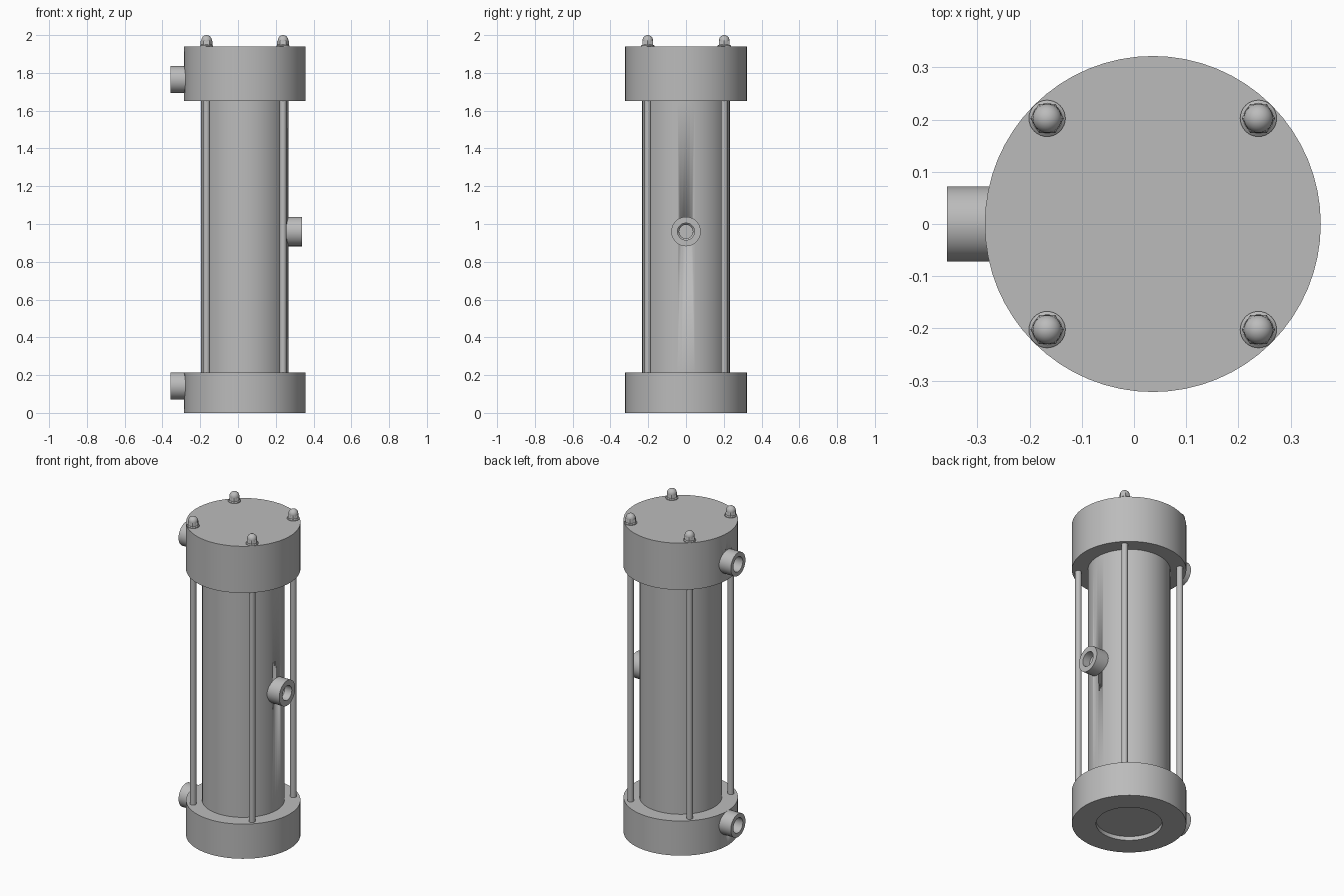
import bpy, math
from mathutils import Matrix, Vector

cube = bpy.data.objects.get("Cube")
if cube:
    bpy.data.objects.remove(cube, do_unlink=True)

CX = 0.036          # axis of the vessel
BODY_R = 0.322
ROD = 0.2025        # tie rod offset from the axis

grey = bpy.data.materials.new("plain grey")
grey.use_nodes = True
colour = (0.5, 0.5, 0.5, 1)
grey.diffuse_color = colour
grey.node_tree.nodes["Principled BSDF"].inputs["Base Color"].default_value = colour


def lathe(name, profile, loc, axis="Z", seg=64):
    """Spin (radius, height) points around an axis; radius 0 closes an end."""
    verts, faces, rings = [], [], []
    for r, h in profile:
        n = seg if r > 0 else 1
        rings.append(range(len(verts), len(verts) + n))
        for i in range(n):
            a = math.tau * i / seg
            verts.append((r * math.cos(a), r * math.sin(a), h))
    for a, b in zip(rings, rings[1:]):
        for i in range(seg):
            j = (i + 1) % seg
            if len(a) == 1:
                faces.append((a[0], b[j], b[i]))
            elif len(b) == 1:
                faces.append((a[i], a[j], b[0]))
            else:
                faces.append((a[i], a[j], b[j], b[i]))
    mesh = bpy.data.meshes.new(name)
    mesh.from_pydata(verts, [], faces)
    turn = {"Z": 0, "+X": math.pi / 2, "-X": -math.pi / 2}[axis]
    mesh.transform(Matrix.Rotation(turn, 4, "Y"))
    mesh.materials.append(grey)
    ob = bpy.data.objects.new(name, mesh)
    ob.location = Vector(loc)
    bpy.context.collection.objects.link(ob)
    for o in bpy.context.selected_objects:
        o.select_set(False)
    ob.select_set(True)
    bpy.context.view_layer.objects.active = ob
    bpy.ops.object.shade_smooth_by_angle(angle=math.radians(30))
    return ob


def drill(target, radius, start, end, axis):
    """Sink a blind bore into a part with a hidden cutter."""
    cutter = lathe(target.name + "_bore_cutter",
                   [(0, 0), (radius, 0), (radius, end), (0, end)], start, axis, 32)
    cutter.hide_render = True
    cutter.hide_set(True)
    mod = target.modifiers.new("bore", "BOOLEAN")
    mod.operation = "DIFFERENCE"
    mod.solver = "EXACT"
    mod.object = cutter


# End caps, the lower one with a shallow round recess underneath
bottom_cap = lathe("bottom_cap", [(0, 0.025), (0.186, 0.025), (0.186, 0), (BODY_R, 0),
                                  (BODY_R, 0.215), (0, 0.215)], (CX, 0, 0))
top_cap = lathe("top_cap", [(0, 1.65), (BODY_R, 1.65), (BODY_R, 1.94), (0, 1.94)], (CX, 0, 0))

# Main tube
tube = lathe("tube", [(0, 0.2), (0.232, 0.2), (0.232, 1.66), (0, 1.66)], (CX, 0, 0))

# Pipe ports on the right side of both caps
for name, cap, z in (("bottom_port", bottom_cap, 0.143), ("top_port", top_cap, 1.765)):
    lathe(name, [(0.046, 0), (0.046, 0.12), (0.072, 0.12), (0.072, 0), (0.046, 0)][::-1],
          (-0.238, 0, z), "-X", 48)
    drill(cap, 0.046, (-0.16, 0, z), 0.2, "-X")

# Stepped port on the left side of the tube
lathe("side_port", [(0.078, 0), (0.078, 0.098), (0.045, 0.098), (0.045, 0.05),
                    (0.036, 0.04), (0.036, 0)], (0.24, 0, 0.96), "+X", 48)
drill(tube, 0.036, (0.18, 0, 0.96), 0.2, "+X")

# Tie rods with flanged cap nuts
DOME = 0.028
dome = [(DOME * math.cos(math.radians(a)), 1.972 + DOME * math.sin(math.radians(a)))
        for a in range(0, 90, 15)] + [(0, 2.0)]
for sx, side in ((-1, "right"), (1, "left")):
    for sy, end in ((-1, "front"), (1, "back")):
        tag = f"{end}_{side}"
        at = (CX + sx * ROD, sy * ROD, 0)
        lathe("tie_rod_" + tag, [(0, 0.2), (0.0185, 0.2), (0.0185, 1.66), (0, 1.66)], at, seg=24)
        lathe("nut_flange_" + tag, [(0, 1.935), (0.035, 1.935), (0.035, 1.944),
                                    (0.029, 1.949), (0, 1.949)], at, seg=32)
        lathe("nut_hex_" + tag, [(0, 1.94), (0.032, 1.94), (0.032, 1.966),
                                 (0.028, 1.972), (0, 1.972)], at, seg=6)
        lathe("nut_dome_" + tag, [(0, 1.96), (DOME, 1.96)] + dome, at, seg=32)
